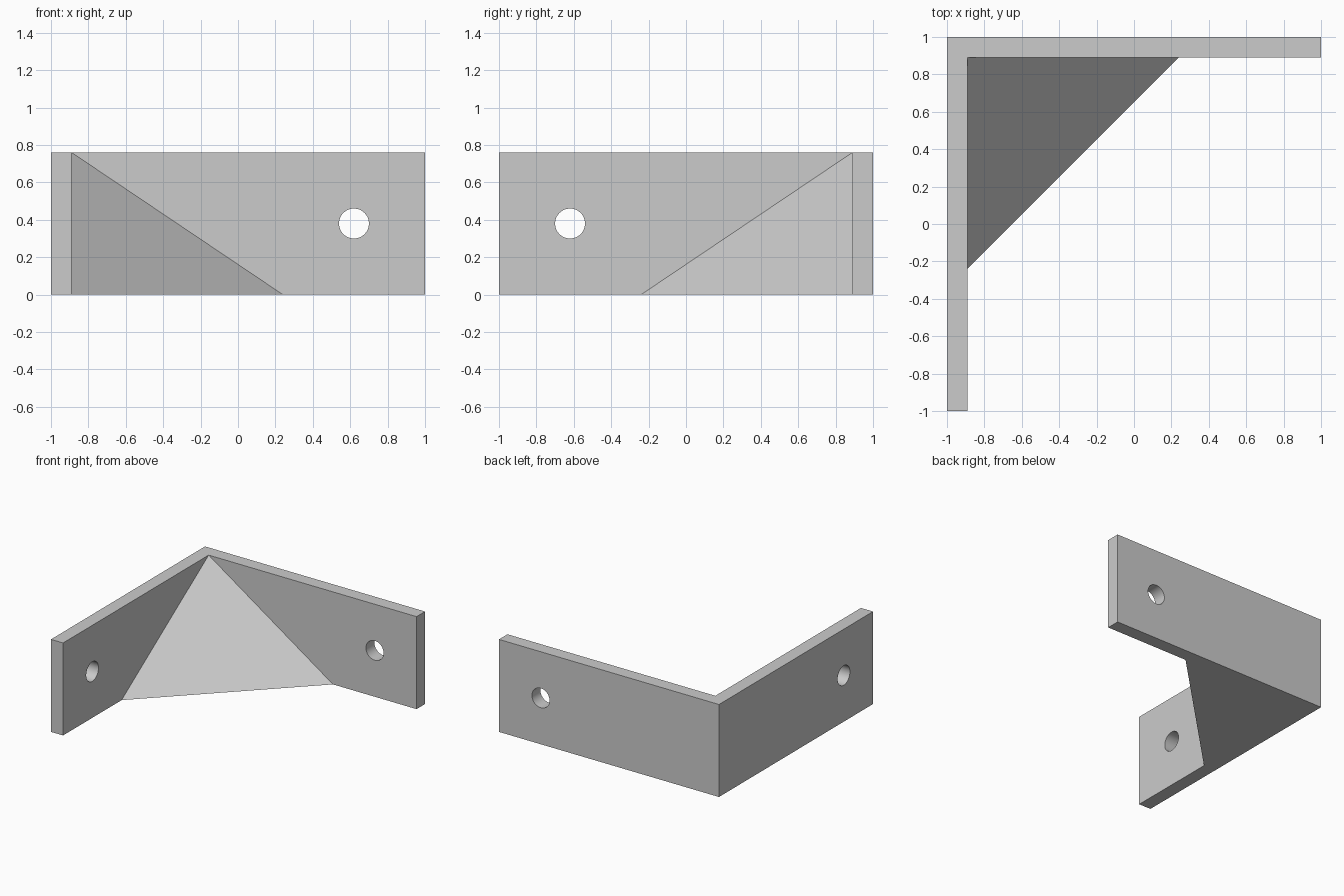
import bpy, bmesh, math

if "Cube" in bpy.data.objects:
    bpy.data.objects.remove(bpy.data.objects["Cube"], do_unlink=True)

HEIGHT = 0.76
INNER = 0.89      # inner wall planes at x = -INNER and y = INNER
FOOT = 0.24       # where the brace meets each wall at the base
HOLE_AT, HOLE_Z, HOLE_R = 0.62, 0.38, 0.08

grey = bpy.data.materials.new("plain grey")
grey.use_nodes = True
colour = (0.6, 0.6, 0.6, 1)
grey.diffuse_color = colour
grey.node_tree.nodes["Principled BSDF"].inputs["Base Color"].default_value = colour


def make_object(name, bm):
    bmesh.ops.recalc_face_normals(bm, faces=bm.faces)
    mesh = bpy.data.meshes.new(name)
    bm.to_mesh(mesh)
    bm.free()
    mesh.materials.append(grey)
    obj = bpy.data.objects.new(name, mesh)
    bpy.context.collection.objects.link(obj)
    return obj


def combine(target, other, operation):
    bpy.context.view_layer.objects.active = target
    mod = target.modifiers.new(operation.lower(), 'BOOLEAN')
    mod.operation = operation
    mod.solver = 'EXACT'
    mod.object = other
    bpy.ops.object.modifier_apply(modifier=mod.name)
    bpy.data.objects.remove(other, do_unlink=True)


# L-shaped pair of walls, extruded from its plan
bm = bmesh.new()
plan = [(-1, -1), (-INNER, -1), (-INNER, INNER), (1, INNER), (1, 1), (-1, 1)]
base = bm.faces.new([bm.verts.new((x, y, 0)) for x, y in plan])
top = bmesh.ops.extrude_face_region(bm, geom=[base])["geom"]
bmesh.ops.translate(bm, vec=(0, 0, HEIGHT),
                    verts=[g for g in top if isinstance(g, bmesh.types.BMVert)])
bracket = make_object("corner_bracket", bm)

# Sloping corner brace: a tetrahedron seated in the inner corner
bm = bmesh.new()
corners = [(-INNER, INNER, 0), (FOOT, INNER, 0), (-INNER, -FOOT, 0), (-INNER, INNER, HEIGHT)]
v = [bm.verts.new(c) for c in corners]
for skip in range(4):
    bm.faces.new([p for i, p in enumerate(v) if i != skip])
combine(bracket, make_object("corner_brace", bm), 'UNION')

# One screw hole through each wall
for location, rotation in (((HOLE_AT, 0.95, HOLE_Z), (math.pi / 2, 0, 0)),
                           ((-0.95, -HOLE_AT, HOLE_Z), (0, math.pi / 2, 0))):
    bpy.ops.mesh.primitive_cylinder_add(vertices=48, radius=HOLE_R, depth=0.4,
                                        location=location, rotation=rotation)
    cutter = bpy.context.object
    cutter.name = "hole_cutter"
    cutter.hide_render = True
    cutter.data.materials.append(grey)
    combine(bracket, cutter, 'DIFFERENCE')

# Smooth hole walls, crisp corners
bpy.ops.object.select_all(action='DESELECT')
bracket.select_set(True)
bpy.context.view_layer.objects.active = bracket
bpy.ops.object.shade_smooth_by_angle(angle=math.radians(25))
